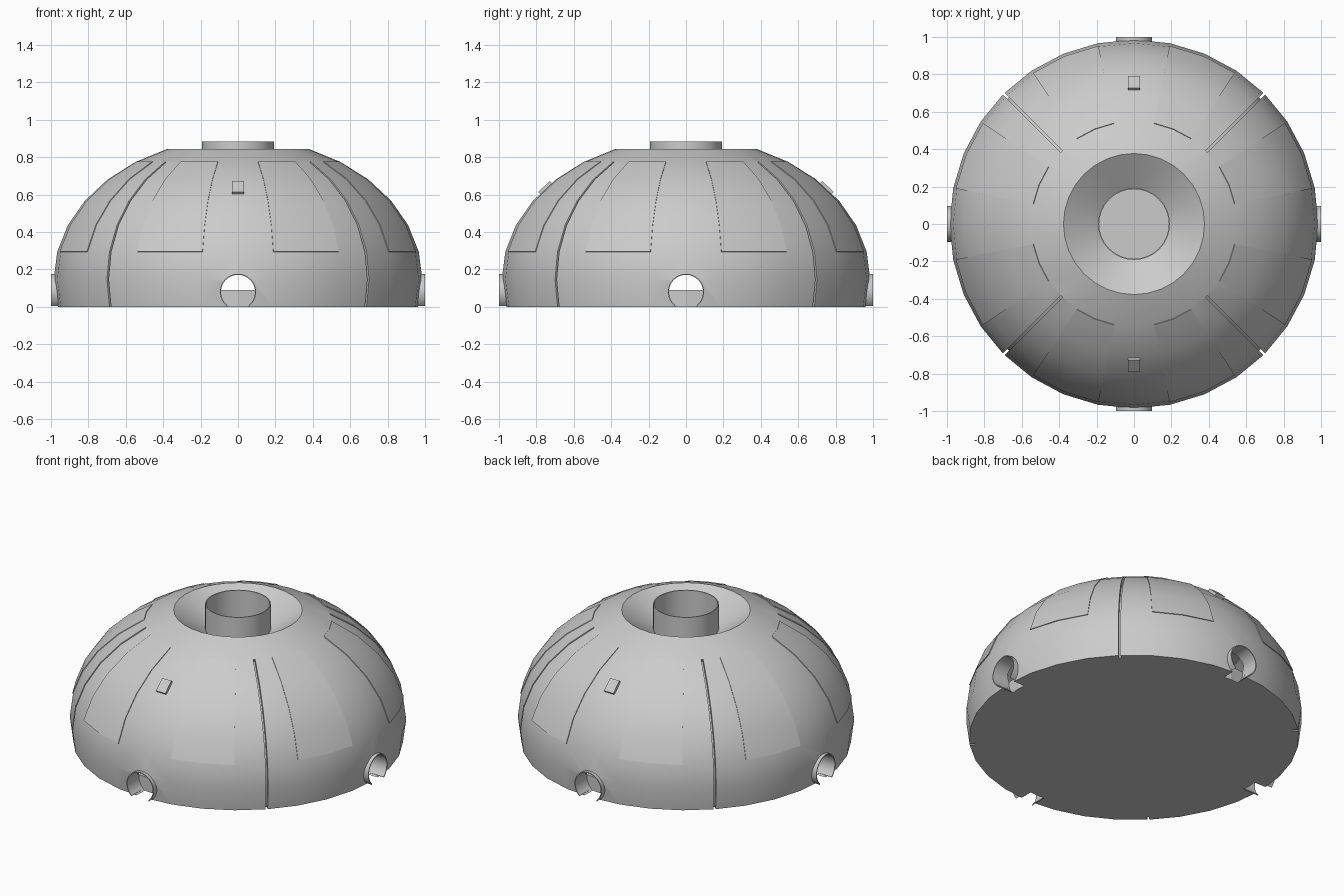
import bpy, bmesh
from math import sin, cos, pi, radians, sqrt
from mathutils import Matrix, Vector

if "Cube" in bpy.data.objects:
    bpy.data.objects.remove(bpy.data.objects["Cube"])

R, B, ZC = 0.985, 0.755, 0.147      # squashed-sphere radii and centre height
STEP = pi / 16


def ring(k, s=1.0):
    """Radius and height of dome ring k (0 = pole, 8 = widest)."""
    return R * s * sin(k * STEP), ZC + B * s * cos(k * STEP)


def make(name, bm):
    bmesh.ops.remove_doubles(bm, verts=bm.verts, dist=1e-5)
    bmesh.ops.recalc_face_normals(bm, faces=bm.faces)
    me = bpy.data.meshes.new(name)
    bm.to_mesh(me)
    bm.free()
    ob = bpy.data.objects.new(name, me)
    bpy.context.collection.objects.link(ob)
    return ob


def lathe(name, profile, n=32):
    """Revolve a closed (r, z) outline about z."""
    bm = bmesh.new()
    rows = [[bm.verts.new((r * cos(2 * pi * i / n), r * sin(2 * pi * i / n), z))
             for r, z in profile] for i in range(n)]
    m = len(profile)
    for i in range(n):
        a, b = rows[i], rows[(i + 1) % n]
        for j in range(m):
            k = (j + 1) % m
            if profile[j][0] < 1e-6 and profile[k][0] < 1e-6:
                continue
            if profile[j][0] < 1e-6:
                bm.faces.new((a[j], b[k], a[k]))
            elif profile[k][0] < 1e-6:
                bm.faces.new((a[j], b[j], a[k]))
            else:
                bm.faces.new((a[j], b[j], b[k], a[k]))
    return make(name, bm)


def shade(ob, z_from, angle=35):
    """Smooth faces above z_from, flat facets below it."""
    for p in ob.data.polygons:
        p.use_smooth = p.center.z > z_from
    ob.data.set_sharp_from_angle(angle=radians(angle))


# Dome shell with a sunken dish in the top
outer = [ring(k) for k in range(9, 1, -1)]
outer[0] = (outer[0][0], 0.0)
inner = [ring(k, 0.93) for k in range(4, 9)]
dome = lathe("dome_shell", outer + [(0.188, 0.72), (0.188, 0.62), (0.4, 0.66)]
             + inner + [(0.88, 0.08), (0.88, 0.0)])

# Cutter: four side holes and four diagonal grooves
bm = bmesh.new()
for q in range(4):
    turn = Matrix.Rotation(q * pi / 2, 4, 'Z')
    bmesh.ops.create_cone(
        bm, cap_ends=True, segments=32, radius1=0.095, radius2=0.095, depth=0.3,
        matrix=turn @ Matrix.Translation((0.97, 0, 0.08)) @ Matrix.Rotation(pi / 2, 4, 'Y'))
    diag = Matrix.Rotation(q * pi / 2 + pi / 4, 4, 'Z')
    path = [ring(k, 1.04) for k in range(3, 10)] + [(0.99, -0.05), (0.93, -0.05)] \
        + [ring(k, 0.965) for k in range(9, 2, -1)]
    face = bm.faces.new([bm.verts.new(diag @ Vector((r, -0.006, z))) for r, z in path])
    ext = bmesh.ops.extrude_face_region(bm, geom=[face], use_keep_orig=True)
    bmesh.ops.translate(bm, vec=diag @ Vector((0, 0.012, 0)),
                        verts=[v for v in ext["geom"] if isinstance(v, bmesh.types.BMVert)])
cutter = make("hole_and_groove_cutter", bm)
cutter.hide_render = True
mod = dome.modifiers.new("cut", 'BOOLEAN')
mod.operation, mod.solver, mod.object = 'DIFFERENCE', 'EXACT', cutter
bpy.context.view_layer.objects.active = dome
bpy.ops.object.modifier_apply(modifier="cut")
bpy.data.objects.remove(cutter)
shade(dome, 0.45)

# Inner floor slab
lathe("floor_slab", [(0, 0), (0.885, 0), (0.885, 0.09), (0, 0.09)])

# Open tube standing in the dish
tube = lathe("top_tube", [(0, 0.64), (0.192, 0.64), (0.192, 0.885), (0.186, 0.885),
                          (0.186, 0.66), (0, 0.66)])
shade(tube, 0)

# Collars around the side holes, cut off at the ground
for q in range(4):
    turn = Matrix.Rotation(q * pi / 2, 4, 'Z')
    bm = bmesh.new()
    n, rows = 24, []
    for i in range(n + 1):
        a = radians(-50 + 280 * i / n)
        rows.append([bm.verts.new(turn @ Vector((x, r * cos(a), max(0, 0.08 + r * sin(a)))))
                     for x, r in ((0.9, 0.091), (0.9, 0.097), (1.0, 0.097), (1.0, 0.091))])
    for a, b in zip(rows, rows[1:]):
        for j in range(4):
            k = (j + 1) % 4
            bm.faces.new((a[j], a[k], b[k], b[j]))
    bm.faces.new(rows[0])
    bm.faces.new(rows[-1])
    shade(make("hole_collar", bm), -1)

# Eight thin raised panels, a pair each side of every groove
for q in range(4):
    for start in (1, 5):
        bm = bmesh.new()
        grid = []
        for k in range(3, 8):
            r, z = ring(k, 1.005)
            grid.append([(r * cos(t), r * sin(t), z)
                         for t in ((q * 8 + start + j) * STEP for j in range(3))])
        grid = [[bm.verts.new(c) for c in row] for row in grid]
        for a, b in zip(grid, grid[1:]):
            for j in range(2):
                bm.faces.new((a[j], b[j], b[j + 1], a[j + 1]))
        ext = bmesh.ops.extrude_face_region(bm, geom=bm.faces[:], use_keep_orig=True)
        for v in ext["geom"]:
            if isinstance(v, bmesh.types.BMVert):
                v.co = Vector((0, 0, ZC)) + (v.co - Vector((0, 0, ZC))) * 0.985
        shade(make("raised_panel", bm), 0.45)

# Small tilted blocks on front and back
for s in (-1, 1):
    bm = bmesh.new()
    bmesh.ops.create_cube(bm, size=1, matrix=Matrix.Translation((0, s * 0.75, 0.635))
                          @ Matrix.Rotation(-s * radians(43), 4, 'X')
                          @ Matrix.Diagonal((0.066, 0.085, 0.025, 1)))
    make("small_block", bm)
